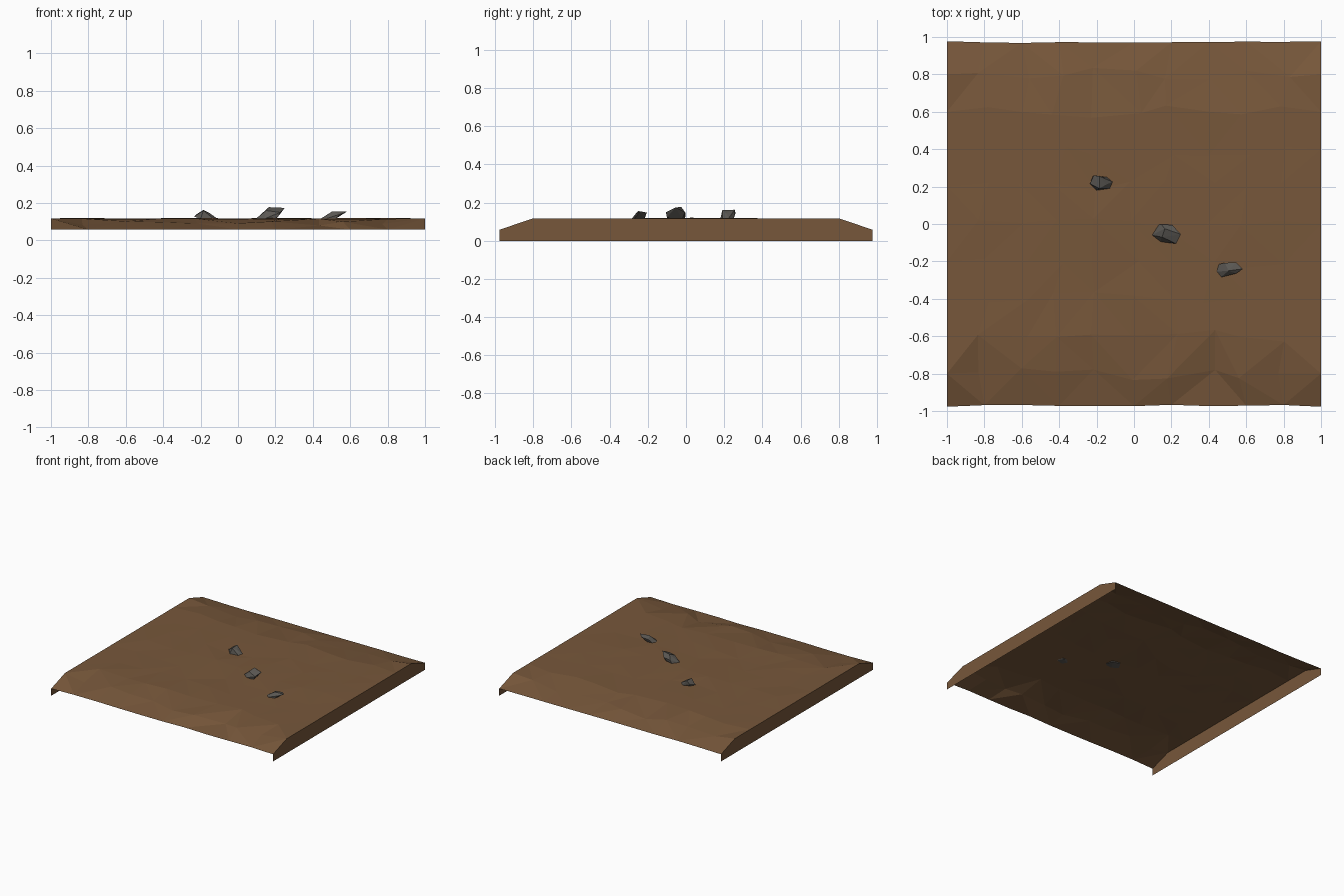
import bpy, bmesh, random
from mathutils import Vector

if "Cube" in bpy.data.objects:
    bpy.data.objects.remove(bpy.data.objects["Cube"])

random.seed(4)


def material(name, rgb):
    m = bpy.data.materials.new(name)
    m.diffuse_color = (*rgb, 1)
    m.use_nodes = True
    m.node_tree.nodes["Principled BSDF"].inputs["Base Color"].default_value = m.diffuse_color
    return m


dirt = material("dirt brown", (0.185, 0.096, 0.043))
stone = material("stone grey", (0.105, 0.098, 0.088))


def finish(name, bm, mat):
    me = bpy.data.meshes.new(name)
    bm.to_mesh(me)
    bm.free()
    me.materials.append(mat)
    ob = bpy.data.objects.new(name, me)
    bpy.context.collection.objects.link(ob)
    return ob


# Worn dirt surface: a grid with gently uneven shoulders; the end rows are regular so tiles join
N = 10
base = {5: (0.972, 0.058), 4: (0.8, 0.092), 3: (0.6, 0.115), 2: (0.4, 0.116), 1: (0.2, 0.117), 0: (0.0, 0.119)}
bm = bmesh.new()
rows = []
for i in range(N + 1):
    x = -1 + 0.2 * i
    end = i in (0, N)
    col = []
    for j in range(-5, 6):
        k = abs(j)
        y, z = base[k]
        px = x
        if end:
            y = 0.977 if k == 5 else y
            z = 0.058 if k == 5 else 0.118
        elif k == 5:
            y += random.uniform(-0.006, 0.004)
        else:
            px += random.uniform(-0.04, 0.04)
            y += random.uniform(-0.035, 0.035)
            z += random.uniform(-0.012, 0.012) if k == 4 else random.uniform(-0.003, 0.002)
        col.append(bm.verts.new((px, y if j > 0 else -y, z)))
    rows.append(col)
for a, b in zip(rows, rows[1:]):
    for j in range(10):
        q = (a[j], b[j], b[j + 1], a[j + 1])
        if random.random() < 0.5:
            bm.faces.new((q[0], q[1], q[2])), bm.faces.new((q[0], q[2], q[3]))
        else:
            bm.faces.new((q[0], q[1], q[3])), bm.faces.new((q[1], q[2], q[3]))

# End walls reach the floor; front, back and underside stay open
for col, flip in ((rows[0], False), (rows[-1], True)):
    foot = [bm.verts.new((v.co.x, v.co.y, 0)) for v in col]
    for j in range(10):
        f = (foot[j], col[j], col[j + 1], foot[j + 1])
        bm.faces.new(f[::-1] if flip else f)
finish("dirt_path", bm, dirt)


# Loose stones: convex chips of a few corners, resting slightly in the dirt
def rock(name, points):
    bm = bmesh.new()
    for p in points:
        bm.verts.new(Vector(p))
    hull = bmesh.ops.convex_hull(bm, input=bm.verts)
    loose = {v for v in bm.verts if not v.link_faces}
    bmesh.ops.delete(bm, geom=list(loose), context='VERTS')
    bmesh.ops.recalc_face_normals(bm, faces=bm.faces)
    finish(name, bm, stone)


rock("stone_back", [(-0.235, 0.215, 0.128), (-0.22, 0.255, 0.13), (-0.2, 0.18, 0.115), (-0.13, 0.19, 0.115),
                    (-0.115, 0.225, 0.12), (-0.145, 0.25, 0.115), (-0.215, 0.26, 0.145), (-0.185, 0.255, 0.163),
                    (-0.185, 0.19, 0.160), (-0.15, 0.21, 0.145)])
rock("stone_middle", [(0.095, -0.06, 0.115), (0.13, -0.005, 0.115), (0.19, -0.02, 0.113), (0.21, -0.1, 0.122),
                      (0.14, -0.095, 0.115), (0.145, -0.002, 0.145), (0.205, -0.005, 0.15), (0.25, -0.055, 0.174),
                      (0.225, -0.105, 0.150), (0.165, -0.025, 0.178), (0.15, -0.07, 0.160)])
rock("stone_front", [(0.44, -0.255, 0.115), (0.465, -0.285, 0.115), (0.52, -0.27, 0.115), (0.5, -0.22, 0.112),
                     (0.455, -0.215, 0.122), (0.485, -0.208, 0.143), (0.545, -0.205, 0.148), (0.582, -0.24, 0.154),
                     (0.505, -0.25, 0.156), (0.545, -0.265, 0.14)])
